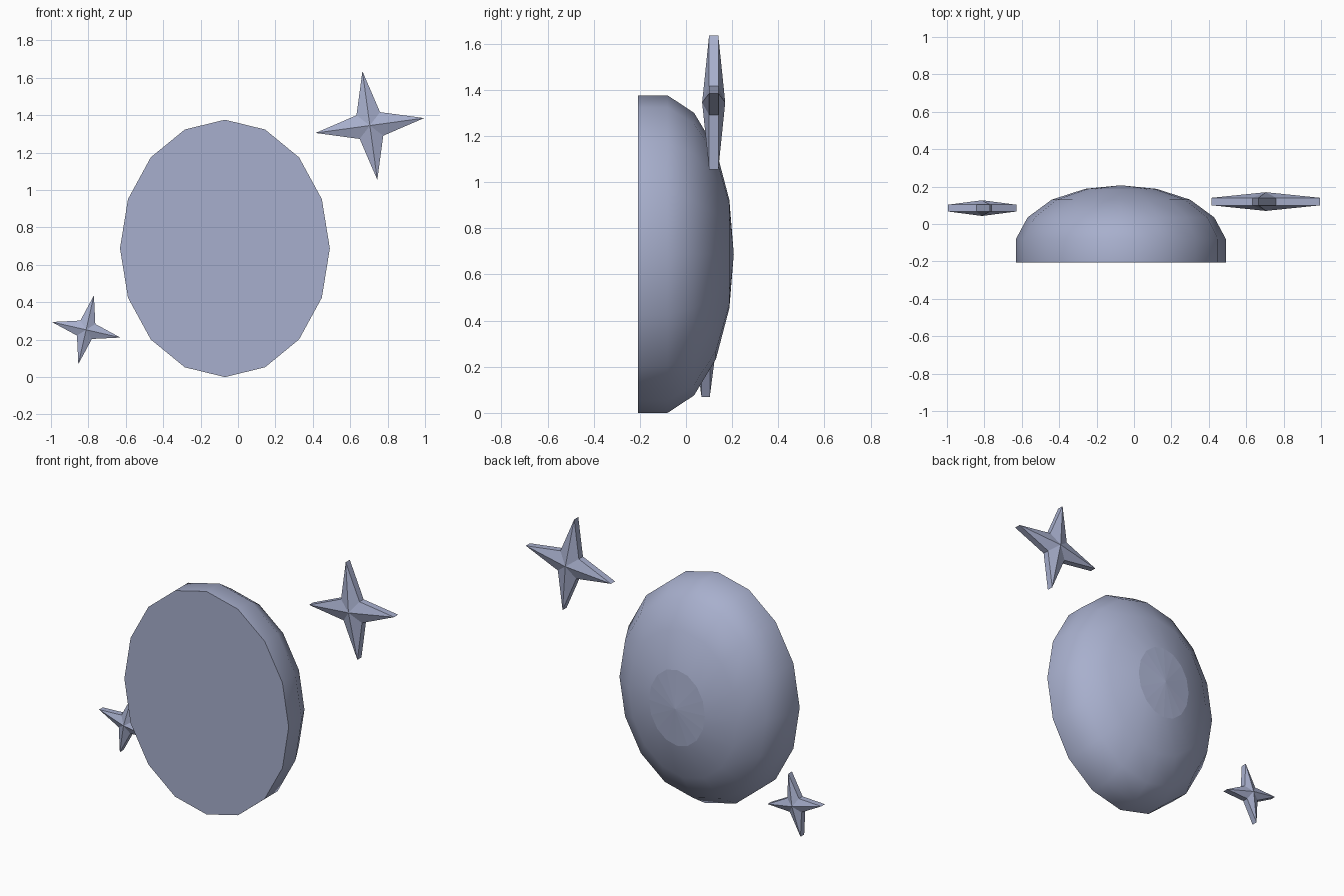
import bpy
import bmesh
from math import sin, cos, pi, radians

cube = bpy.data.objects.get("Cube")
if cube:
    bpy.data.objects.remove(cube, do_unlink=True)

# Single pale lavender colour
COLOUR = (0.39, 0.43, 0.61, 1)
lavender = bpy.data.materials.new("pale_lavender")
lavender.use_nodes = True
lavender.diffuse_color = COLOUR
lavender.node_tree.nodes["Principled BSDF"].inputs["Base Color"].default_value = COLOUR


def add_object(name, bm):
    bmesh.ops.recalc_face_normals(bm, faces=bm.faces)
    mesh = bpy.data.meshes.new(name)
    bm.to_mesh(mesh)
    bm.free()
    mesh.materials.append(lavender)
    obj = bpy.data.objects.new(name, mesh)
    bpy.context.collection.objects.link(obj)
    return obj


def bridge(bm, a, b, smooth=False):
    """Join two closed rings with quads."""
    n = len(a)
    for i in range(n):
        j = (i + 1) % n
        bm.faces.new((a[i], a[j], b[j], b[i])).smooth = smooth


def fan(bm, ring, tip):
    """Close a ring with triangles to one point."""
    for i in range(len(ring)):
        bm.faces.new((ring[i], ring[(i + 1) % len(ring)], tip))


def dome(name, centre, rx, rz, profile, apex, sides=16):
    """Oval dome facing back: smooth sides, faceted cap, flat front."""
    cx, cz = centre
    bm = bmesh.new()
    rings = []
    for scale, y in profile:
        rings.append([bm.verts.new((cx + rx * scale * cos(2 * pi * i / sides), y,
                                    cz + rz * scale * sin(2 * pi * i / sides)))
                      for i in range(sides)])
    bm.faces.new(rings[0])
    for a, b in zip(rings, rings[1:]):
        bridge(bm, a, b, smooth=True)
    fan(bm, rings[-1], bm.verts.new((cx, apex, cz)))
    # Keep the front rim and the cap outline crisp
    for edge in bm.edges:
        if any(not f.smooth for f in edge.link_faces):
            edge.smooth = False
    return add_object(name, bm)


def star(name, centre, outer, inner, tilt, edge, bulge):
    """Four-pointed star with a raised centre on both sides."""
    cx, cy, cz = centre
    bm = bmesh.new()
    rings = []
    for side in (-1, 1):
        ring = []
        for i in range(8):
            r = inner if i % 2 else outer
            a = radians(tilt) + i * pi / 4
            ring.append(bm.verts.new((cx + r * cos(a), cy + side * edge, cz + r * sin(a))))
        fan(bm, ring, bm.verts.new((cx, cy + side * bulge, cz)))
        rings.append(ring)
    bridge(bm, *rings)
    return add_object(name, bm)


# Oval dome: (radius scale, y) from the front rim to the cap
dome("oval_dome", (-0.07, 0.688), 0.561, 0.688,
     [(1, -0.207), (1, -0.08), (0.89, 0.035), (0.66, 0.13), (0.34, 0.188)], 0.207)

# Floating stars
star("large_star", (0.705, 0.12, 1.345), 0.293, 0.09, 7.8, 0.02, 0.05)
star("small_star", (-0.812, 0.085, 0.253), 0.188, 0.058, -12.8, 0.018, 0.042)
